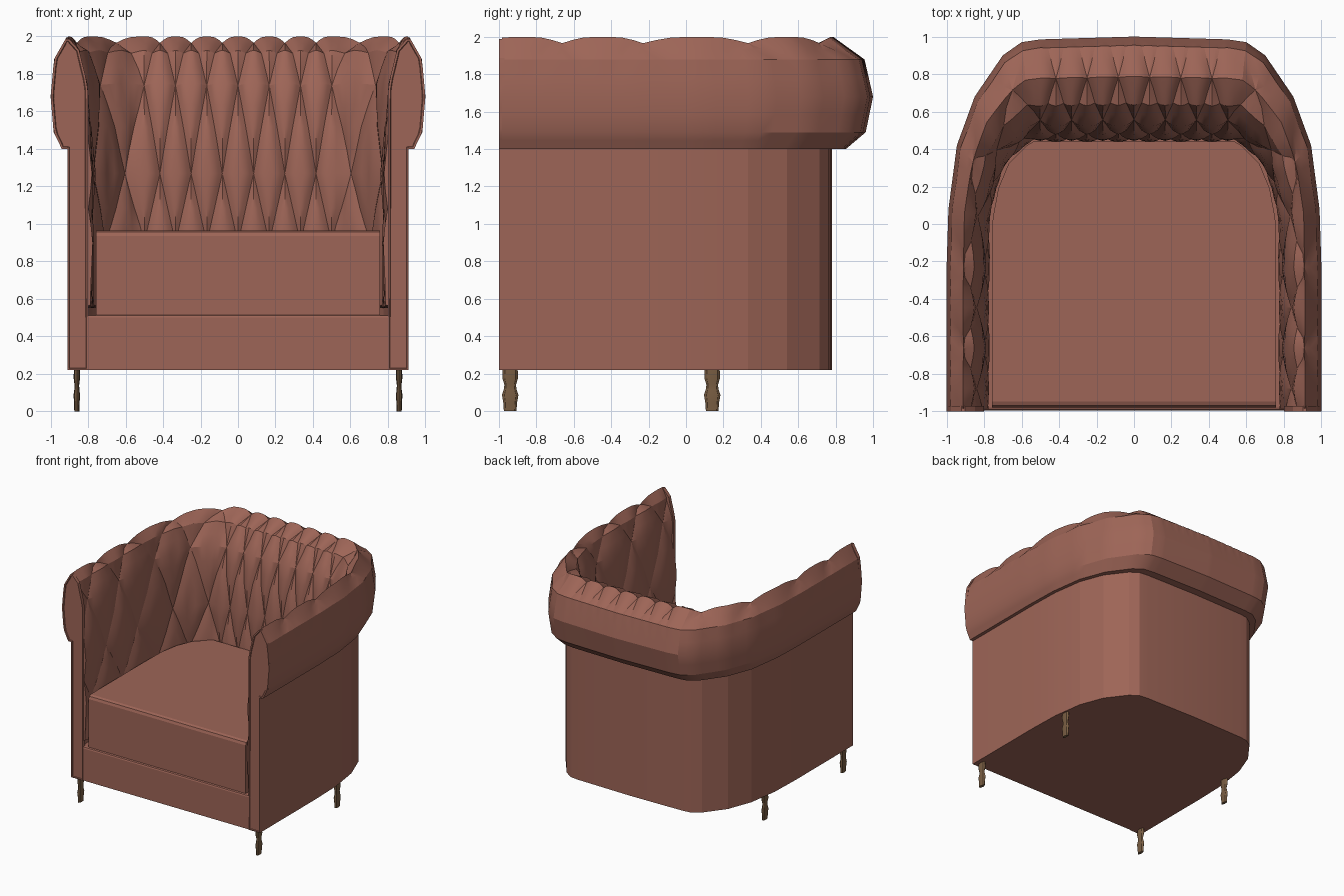
import bpy, bmesh, math
from mathutils import Vector

if "Cube" in bpy.data.objects:
    bpy.data.objects.remove(bpy.data.objects["Cube"])


def material(name, color):
    m = bpy.data.materials.new(name)
    m.diffuse_color = color
    m.use_nodes = True
    m.node_tree.nodes["Principled BSDF"].inputs["Base Color"].default_value = m.diffuse_color
    return m


LEATHER = material("leather", (0.34, 0.13, 0.095, 1))
WOOD = material("wood", (0.19, 0.11, 0.055, 1))

# Plan of the right half: tuft column, inner edge, outer edge of the roll
PLAN = [(0, .44, 0, 1.0, 0), (3, .44, .50, .985, .50), (3.25, .44, .545, .97, .60),
        (3.5, .42, .58, .90, .70), (4, .32, .68, .68, .85), (4.5, .19, .735, .42, .945),
        (5, .03, .765, .08, .99), (5.5, -.23, .77, -.23, 1), (7.25, -.985, .77, -.985, 1)]
# Section of the upholstery: tuft row, fraction from inner to outer edge, height
SECTION = [(-1.25, 0, .55), (-1, 0, .9), (-.5, .02, 1.27), (-.25, .06, 1.52), (0, .15, 1.75),
           (.25, .34, 1.93), (.5, .62, 2.0), (.75, .92, 1.88), (1, 1.0, 1.68),
           (1.25, .93, 1.49), (1.5, .74, 1.4)]
STEP = .125


def lookup(table, key):
    for a, b in zip(table, table[1:]):
        if key <= b[0]:
            f = (key - a[0]) / (b[0] - a[0])
            return [p + (q - p) * f for p, q in zip(a[1:], b[1:])]
    return list(table[-1][1:])


def plan_point(u, t, z):
    yi, xi, yo, xo = lookup(PLAN, abs(u))
    x = xi + (xo - xi) * t
    return Vector((math.copysign(x, u), yi + (yo - yi) * t, z))


def finish(bm, name, mat=LEATHER, angle=20):
    bmesh.ops.recalc_face_normals(bm, faces=bm.faces)
    me = bpy.data.meshes.new(name)
    bm.to_mesh(me)
    bm.free()
    ob = bpy.data.objects.new(name, me)
    bpy.context.collection.objects.link(ob)
    me.materials.append(mat)
    bpy.ops.object.select_all(action='DESELECT')
    ob.select_set(True)
    bpy.context.view_layer.objects.active = ob
    bpy.ops.object.shade_smooth_by_angle(angle=math.radians(angle))
    return ob


def prism(points, direction):
    bm = bmesh.new()
    face = bm.faces.new([bm.verts.new(p) for p in points])
    ext = bmesh.ops.extrude_face_region(bm, geom=[face])
    verts = [g for g in ext["geom"] if isinstance(g, bmesh.types.BMVert)]
    bmesh.ops.translate(bm, verts=verts, vec=direction)
    bmesh.ops.recalc_face_normals(bm, faces=bm.faces)
    return bm


half = [p[0] for p in PLAN]
COLUMNS = [-u for u in reversed(half[1:])] + half


# Tufted inner back, arms and rolled top, lofted as one band
def tufted_band():
    bm = bmesh.new()
    us = [-7.25 + i * STEP for i in range(int(14.5 / STEP) + 1)]
    vs = [-1.25 + j * STEP for j in range(int(2.75 / STEP) + 1)]
    closing = [(.4, 1.4), (.25, 1.3), (.25, .55)]
    rings = []
    for u in us:
        profile = [lookup(SECTION, v) for v in vs] + closing
        rings.append([bm.verts.new(plan_point(u, t, z)) for t, z in profile])
    n = len(rings[0])
    away = lambda q: abs(q - round(q))
    for i in range(len(us) - 1):
        for j in range(n):
            k = (j + 1) % n
            a, b, c, d = rings[i][j], rings[i + 1][j], rings[i + 1][k], rings[i][k]
            if j >= len(vs) - 1:
                bm.faces.new((a, b, c, d))
                continue
            um, vm = us[i] + STEP / 2, vs[j] + STEP / 2
            # split each quad along its nearest seam
            if away(um + vm) < away(um - vm):
                bm.faces.new((a, b, d))
                bm.faces.new((b, c, d))
            else:
                bm.faces.new((a, b, c))
                bm.faces.new((a, c, d))
    bmesh.ops.recalc_face_normals(bm, faces=bm.faces)
    bm.normal_update()
    moves = []
    for u, ring in zip(us, rings):
        for v, vert in zip(vs, ring):
            s = 2 * min(away(u + v), away(u - v))
            button = max(0, 1 - 2 * (away(u + v) + away(u - v)))
            fade = min(1, max(0, 1 - (v - .5) / .3))
            depth = (.026 * (1 - s) ** 2.5 + .008 * button) * fade
            moves.append((vert, vert.normal * depth))
    for vert, m in moves:
        vert.co -= m
    bm.faces.new(rings[0])
    bm.faces.new(rings[-1])
    finish(bm, "tufted_back_and_arms", angle=22)


tufted_band()

# Outer shell wrapping the sides and back
bm = bmesh.new()
rings = [[bm.verts.new(plan_point(u, t, z)) for t, z in
          ((.2, .22), (.61, .22), (.61, 1.42), (.2, 1.42))] for u in COLUMNS]
for r, s in zip(rings, rings[1:]):
    for j in range(4):
        k = (j + 1) % 4
        bm.faces.new((r[j], s[j], s[k], r[k]))
bm.faces.new(rings[0])
bm.faces.new(rings[-1])
finish(bm, "outer_shell", angle=12)


# Seat base and cushion share the plan outline
def seat_block(name, t, xscale, front, z0, z1, bevel):
    pts = [plan_point(u, t, z0) for u in COLUMNS]
    for p in pts:
        p.x *= xscale
    pts[0].y = pts[-1].y = front
    bm = prism(pts, (0, 0, z1 - z0))
    edges = [e for e in bm.edges if all(abs(v.co.y - front) < 1e-4 and
             abs(v.co.z - z1) < 1e-4 for v in e.verts)]
    bmesh.ops.bevel(bm, geom=edges, offset=bevel, segments=2, affect='EDGES', profile=.5)
    finish(bm, name)


seat_block("seat_base", .2, 1, -.995, .22, .515, .015)
seat_block("seat_cushion", 0, .985, -.978, .5, .965, .03)

# Flat arm fronts with a raised piped border
for side, label in ((-1, "left"), (1, "right")):
    outline = [(.80, .22), (.80, 1.3)]
    for i in range(24):
        t, z = lookup(SECTION, -.1 + i * 1.6 / 23)
        outline.append((max(.80, .77 + .23 * t), z))
    outline += [(.91, 1.4), (.91, .22)]
    clean = [p for i, p in enumerate(outline) if i == 0 or math.dist(p, outline[i - 1]) > .004]
    bm = prism([(side * x, -.97, z) for x, z in clean], (0, -.03, 0))
    front = [f for f in bm.faces if f.normal.y < -.9]
    bmesh.ops.inset_region(bm, faces=front, thickness=.012, depth=0)
    front = [f for f in front if f.is_valid]
    bmesh.ops.inset_region(bm, faces=front, thickness=.004, depth=-.006)
    finish(bm, label + "_arm_front")

# Slim turned legs, flattened sideways
LEG = [(0, .034), (.04, .036), (.085, .044), (.115, .034), (.14, .031), (.175, .042), (.225, .04)]
for side, label in ((-1, "left"), (1, "right")):
    for y, row in ((-.94, "front"), (.14, "back")):
        bm = bmesh.new()
        rings = [[bm.verts.new((side * .86 + .4 * r * math.cos(a * math.pi / 4),
                                y + r * math.sin(a * math.pi / 4), z))
                  for a in range(8)] for z, r in LEG]
        for r, s in zip(rings, rings[1:]):
            for j in range(8):
                k = (j + 1) % 8
                bm.faces.new((r[j], r[k], s[k], s[j]))
        bm.faces.new(rings[0])
        bm.faces.new(rings[-1])
        finish(bm, f"{row}_{label}_leg", WOOD, 30)
